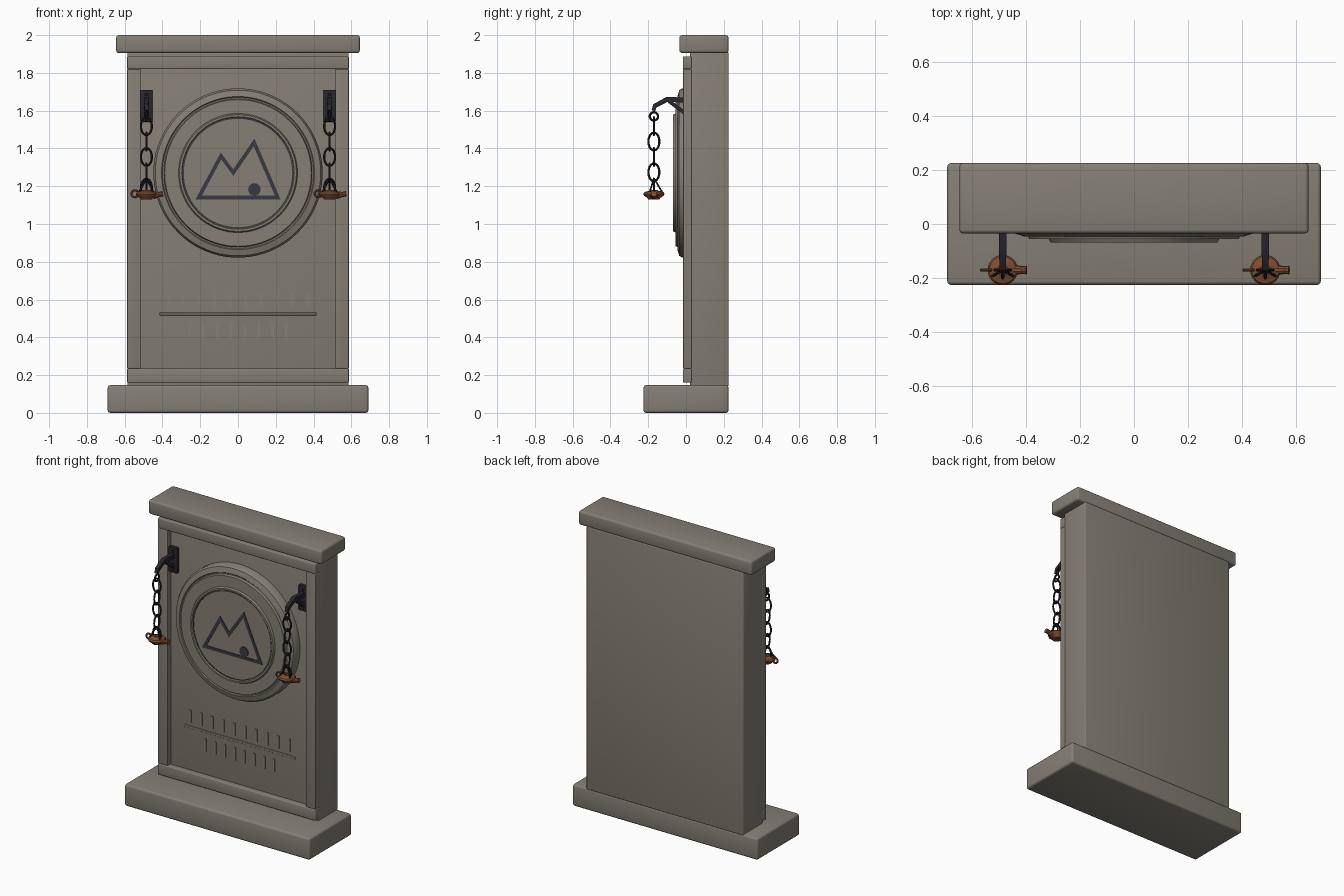
import bpy, bmesh
from math import pi, sin, cos, radians
from mathutils import Vector, Matrix

cube = bpy.data.objects.get("Cube")
if cube:
    bpy.data.objects.remove(cube, do_unlink=True)


def material(name, rgb):
    m = bpy.data.materials.new(name)
    m.use_nodes = True
    m.diffuse_color = (*rgb, 1)
    bsdf = next(n for n in m.node_tree.nodes if n.type == "BSDF_PRINCIPLED")
    bsdf.inputs["Base Color"].default_value = (*rgb, 1)
    return m


STONE = material("warm grey stone", (0.235, 0.212, 0.178))
IRON = material("black iron", (0.02, 0.02, 0.026))
INLAY = material("dark slate inlay", (0.04, 0.042, 0.055))
CLAY = material("brown clay", (0.21, 0.075, 0.03))


def finish(name, bm, mat, smooth=True):
    bmesh.ops.recalc_face_normals(bm, faces=bm.faces[:])
    me = bpy.data.meshes.new(name)
    bm.to_mesh(me)
    bm.free()
    ob = bpy.data.objects.new(name, me)
    bpy.context.collection.objects.link(ob)
    me.materials.append(mat)
    if smooth:
        bpy.ops.object.select_all(action="DESELECT")
        ob.select_set(True)
        bpy.context.view_layer.objects.active = ob
        bpy.ops.object.shade_smooth_by_angle(angle=radians(35))
    return ob


def block(name, x, y, z, mat, bevel=0.0):
    """Box from (min, max) ranges with an optional rounded edge."""
    bm = bmesh.new()
    bmesh.ops.create_cube(bm, size=1)
    for v in bm.verts:
        v.co = [(r[0] + r[1]) / 2 + c * (r[1] - r[0]) for c, r in zip(v.co, (x, y, z))]
    if bevel:
        bmesh.ops.bevel(bm, geom=bm.edges[:], offset=bevel, segments=3,
                        profile=0.5, affect="EDGES")
    return finish(name, bm, mat)


def lathe(name, profile, matrix, mat, steps):
    """Turn (radius, height) points around local z, then place the result."""
    bm = bmesh.new()
    verts = [bm.verts.new((r, 0, h)) for r, h in profile]
    edges = [bm.edges.new(p) for p in zip(verts, verts[1:])]
    bmesh.ops.spin(bm, geom=verts + edges, cent=(0, 0, 0), axis=(0, 0, 1),
                   angle=2 * pi, steps=steps)
    bmesh.ops.remove_doubles(bm, verts=bm.verts[:], dist=0.0001)
    bm.transform(matrix)
    return finish(name, bm, mat)


def rod(name, points, radii, mat, sides=8):
    """Rod with mitred joints along points; one radius per point."""
    bm = bmesh.new()
    pts = [Vector(p) for p in points]
    rings = []
    for i, p in enumerate(pts):
        d = (pts[min(i + 1, len(pts) - 1)] - pts[max(i - 1, 0)]).normalized()
        side = d.cross(Vector((1, 0, 0)) if abs(d.x) < 0.8 else Vector((0, 1, 0))).normalized()
        up = side.cross(d)
        rings.append([bm.verts.new(p + radii[i] * (side * cos(a) + up * sin(a)))
                      for a in [2 * pi * (k + 0.5) / sides for k in range(sides)]])
    for a, b in zip(rings, rings[1:]):
        for k in range(sides):
            n = (k + 1) % sides
            bm.faces.new((a[k], a[n], b[n], b[k]))
    bm.faces.new(rings[0])
    bm.faces.new(rings[-1])
    return finish(name, bm, mat)


def link(name, centre, width, height, wire, turned, mat):
    """Oval chain link standing in the xz plane, or the yz plane if turned."""
    bm = bmesh.new()
    n, m = 20, 8
    rings = []
    for i in range(n):
        a = 2 * pi * i / n
        rings.append([bm.verts.new(((width + wire * cos(b)) * cos(a), wire * sin(b),
                                    (height + wire * cos(b)) * sin(a)))
                      for b in [2 * pi * j / m for j in range(m)]])
    for i in range(n):
        a, b = rings[i], rings[(i + 1) % n]
        for j in range(m):
            k = (j + 1) % m
            bm.faces.new((a[j], a[k], b[k], b[j]))
    turn = Matrix.Rotation(pi / 2 if turned else 0, 4, "Z")
    bm.transform(Matrix.Translation(centre) @ turn)
    return finish(name, bm, mat)


# Stone body: plinth, slab, capstone and raised frame
block("plinth", (-0.69, 0.69), (-0.225, 0.225), (0, 0.147), STONE, 0.014)
block("slab", (-0.585, 0.585), (0.02, 0.225), (0.14, 1.91), STONE, 0.006)
block("capstone", (-0.645, 0.645), (-0.035, 0.225), (1.905, 2), STONE, 0.014)
block("top_rail", (-0.587, 0.587), (-0.017, 0.03), (1.82, 1.888), STONE, 0.006)
block("bottom_rail", (-0.587, 0.587), (-0.017, 0.03), (0.16, 0.235), STONE, 0.006)
for side, s in (("left", 1), ("right", -1)):
    block(side + "_stile", sorted((s * 0.515, s * 0.587)), (-0.015, 0.03),
          (0.235, 1.82), STONE, 0.005)

# Stepped round medallion with a shallow recessed centre
CZ = 1.27
to_front = Matrix.Translation((0, 0, CZ)) @ Matrix.Rotation(pi / 2, 4, "X")
lathe("medallion", [(0, -0.03), (0.448, -0.03), (0.448, 0.02), (0.438, 0.036),
                    (0.405, 0.046), (0.4, 0.04), (0.393, 0.04), (0.388, 0.055),
                    (0.315, 0.056), (0.309, 0.068), (0.298, 0.068),
                    (0.294, 0.06), (0, 0.06)], to_front, STONE, 80)

# Dark edge line and mountain picture inlaid in the medallion
lathe("inlay_ring", [(0.292, 0.055), (0.292, 0.062), (0.287, 0.062), (0.287, 0.055)],
      to_front, INLAY, 80)


def outline(name, path, width, y, depth, mat):
    """Closed flat band following a polygon path in the xz plane."""
    pts = [Vector(p) for p in path]
    n = len(pts)
    bm = bmesh.new()
    loops = []
    for i, p in enumerate(pts):
        a, b = (p - pts[i - 1]).normalized(), (pts[(i + 1) % n] - p).normalized()
        na, nb = Vector((-a.y, a.x)), Vector((-b.y, b.x))
        off = (na + nb) * (width / 2 / (1 + na.dot(nb)))
        loops.append([bm.verts.new((q.x, yy, q.y)) for q, yy in
                      ((p + off, y), (p - off, y), (p - off, y + depth), (p + off, y + depth))])
    for i in range(n):
        a, b = loops[i], loops[(i + 1) % n]
        for k in range(4):
            j = (k + 1) % 4
            bm.faces.new((a[k], a[j], b[j], b[k]))
    return finish(name, bm, mat, False)


outline("mountain_inlay", [(-0.208, 1.141), (-0.09, 1.36), (-0.025, 1.272),
                           (0.085, 1.432), (0.21, 1.141)], 0.02, -0.064, 0.008, INLAY)
lathe("sun_inlay", [(0, 0.064), (0.033, 0.064), (0.033, 0.056)],
      Matrix.Translation((0.087, 0, 1.183)) @ Matrix.Rotation(pi / 2, 4, "X"), INLAY, 24)

# Divider with two rows of plain raised notches
block("divider_bar", (-0.415, 0.415), (0.014, 0.03), (0.516, 0.531), STONE, 0.003)
for row, count, step, z in (("upper", 10, 0.082, 0.555), ("lower", 8, 0.073, 0.39)):
    for i in range(count):
        x = (i - (count - 1) / 2) * step
        block(f"{row}_notch_{i + 1}", (x - 0.007, x + 0.007), (0.015, 0.03),
              (z, z + 0.085), STONE)

# Hanging oil lamps on iron brackets
LY = -0.17
for side, cx in (("left", 0.485), ("right", -0.485)):
    block(side + "_wall_plate", (cx - 0.033, cx + 0.033), (-0.002, 0.025),
          (1.54, 1.71), IRON, 0.004)
    for z in (1.565, 1.685):
        lathe(f"{side}_plate_rivet", [(0.009, 0), (0.007, 0.006), (0, 0.008)],
              Matrix.Translation((cx, -0.002, z)) @ Matrix.Rotation(pi / 2, 4, "X"), IRON, 10)
    rod(side + "_arm", [(cx, 0.01, 1.655), (cx, -0.1, 1.66), (cx, LY + 0.005, 1.625),
                        (cx, LY - 0.003, 1.6)], [0.019, 0.019, 0.017, 0.014], IRON, 4)
    rod(side + "_brace", [(cx, 0.01, 1.575), (cx, -0.09, 1.65)], [0.014, 0.014], IRON, 4)

    # chain
    link(side + "_hook_ring", (cx, LY, 1.57), 0.022, 0.022, 0.006, True, IRON)
    for i in range(5):
        link(f"{side}_chain_link_{i + 1}", (cx, LY, 1.515 - i * 0.0815 + 0.003),
             0.029, 0.047, 0.006, i % 2 == 1, IRON)
    for i in range(3):
        a = pi / 2 + 2 * pi * i / 3
        rod(f"{side}_hanger_{i + 1}", [(cx, LY, 1.243),
            (cx + 0.046 * cos(a), LY + 0.046 * sin(a), 1.165)], [0.005, 0.005], IRON, 6)

    # lamp bowl, spout and loop handle
    lathe(side + "_lamp_bowl", [(0, 1.13), (0.03, 1.13), (0.034, 1.138), (0.052, 1.15),
                                (0.056, 1.16), (0.05, 1.169), (0.025, 1.176), (0.02, 1.18),
                                (0.013, 1.178), (0.011, 1.168), (0, 1.166)],
          Matrix.Translation((cx, LY, 0)), CLAY, 24)
    rod(side + "_lamp_spout", [(cx + 0.035, LY, 1.152), (cx + 0.07, LY, 1.157),
                               (cx + 0.088, LY, 1.16)], [0.022, 0.014, 0.016], CLAY, 10)
    link(side + "_lamp_handle", (cx - 0.06, LY, 1.16), 0.019, 0.018, 0.006, False, CLAY)
